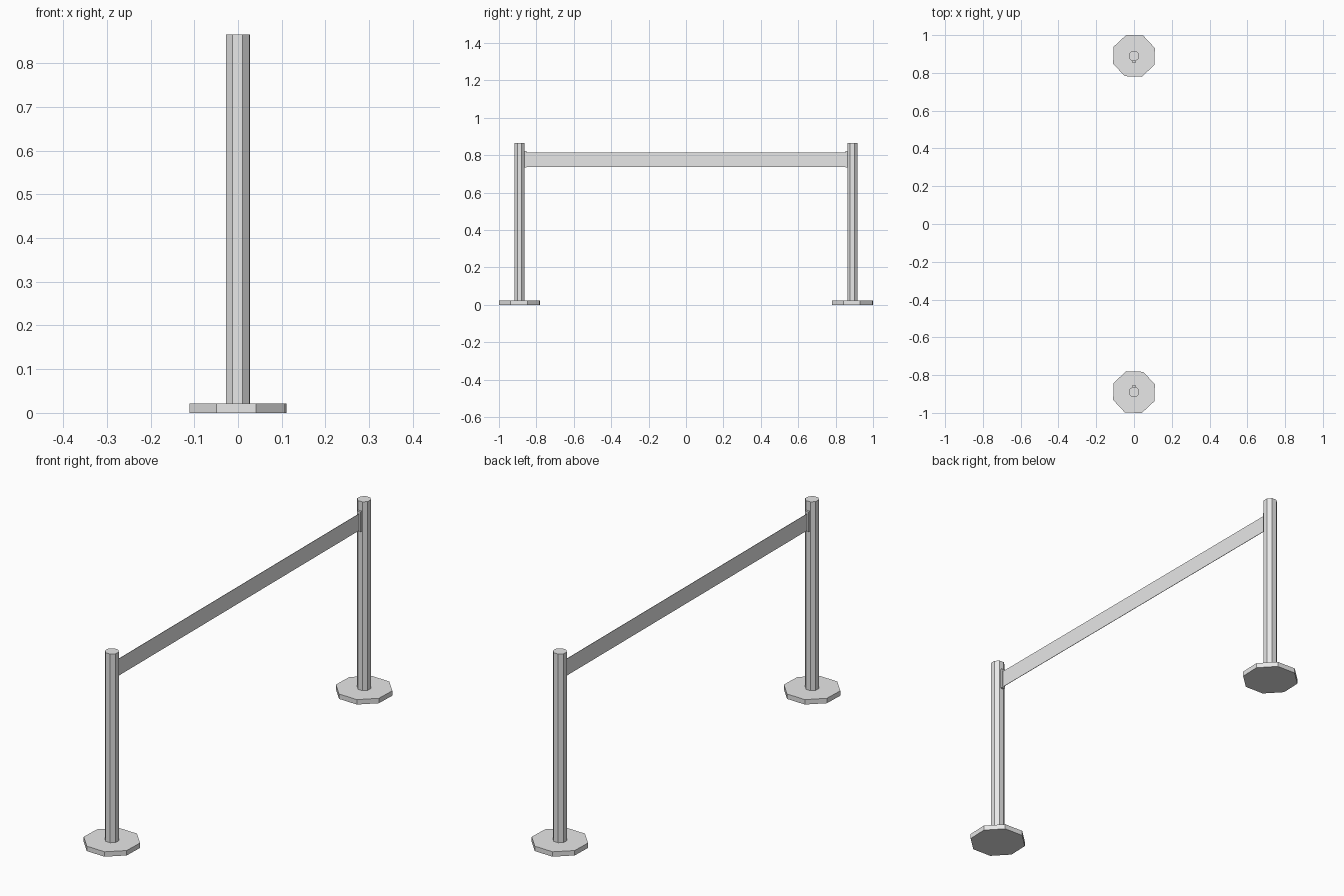
import bpy
import bmesh
from math import pi, radians
from mathutils import Matrix, Vector

cube = bpy.data.objects.get("Cube")
if cube:
    bpy.data.objects.remove(cube, do_unlink=True)

GREY = (0.8, 0.8, 0.8, 1.0)
metal = bpy.data.materials.new("light_grey")
metal.use_nodes = True
metal.diffuse_color = GREY
metal.node_tree.nodes["Principled BSDF"].inputs["Base Color"].default_value = GREY


def finish(name, bm):
    mesh = bpy.data.meshes.new(name)
    bm.to_mesh(mesh)
    bm.free()
    mesh.materials.append(metal)
    obj = bpy.data.objects.new(name, mesh)
    bpy.context.collection.objects.link(obj)
    return obj


def octagon_prism(name, radius, y, bottom, top, turn):
    bm = bmesh.new()
    place = Matrix.Translation((0, y, (bottom + top) / 2)) @ Matrix.Rotation(turn, 4, "Z")
    bmesh.ops.create_cone(bm, cap_ends=True, segments=8, radius1=radius,
                          radius2=radius, depth=top - bottom, matrix=place)
    return finish(name, bm)


def box(name, low, high):
    low, high = Vector(low), Vector(high)
    bm = bmesh.new()
    place = Matrix.Translation((low + high) / 2) @ Matrix.Diagonal((*(high - low), 1))
    bmesh.ops.create_cube(bm, size=1, matrix=place)
    return finish(name, bm)


# Two stanchions: base plate, post and belt clip facing the middle
TURN = pi / 8 - radians(2)
for side, sign in (("front", -1), ("back", 1)):
    octagon_prism(side + "_base", 0.118, sign * 0.89, 0, 0.022, TURN)
    octagon_prism(side + "_post", 0.029, sign * 0.89, 0.022, 0.865, TURN)
    inner, outer = sorted((sign * 0.853, sign * 0.875))
    box(side + "_belt_clip", (-0.008, inner, 0.733), (0.008, outer, 0.823))

# Thin belt stretched between the clips
box("belt", (-0.001, -0.855, 0.738), (0.001, 0.855, 0.813))
